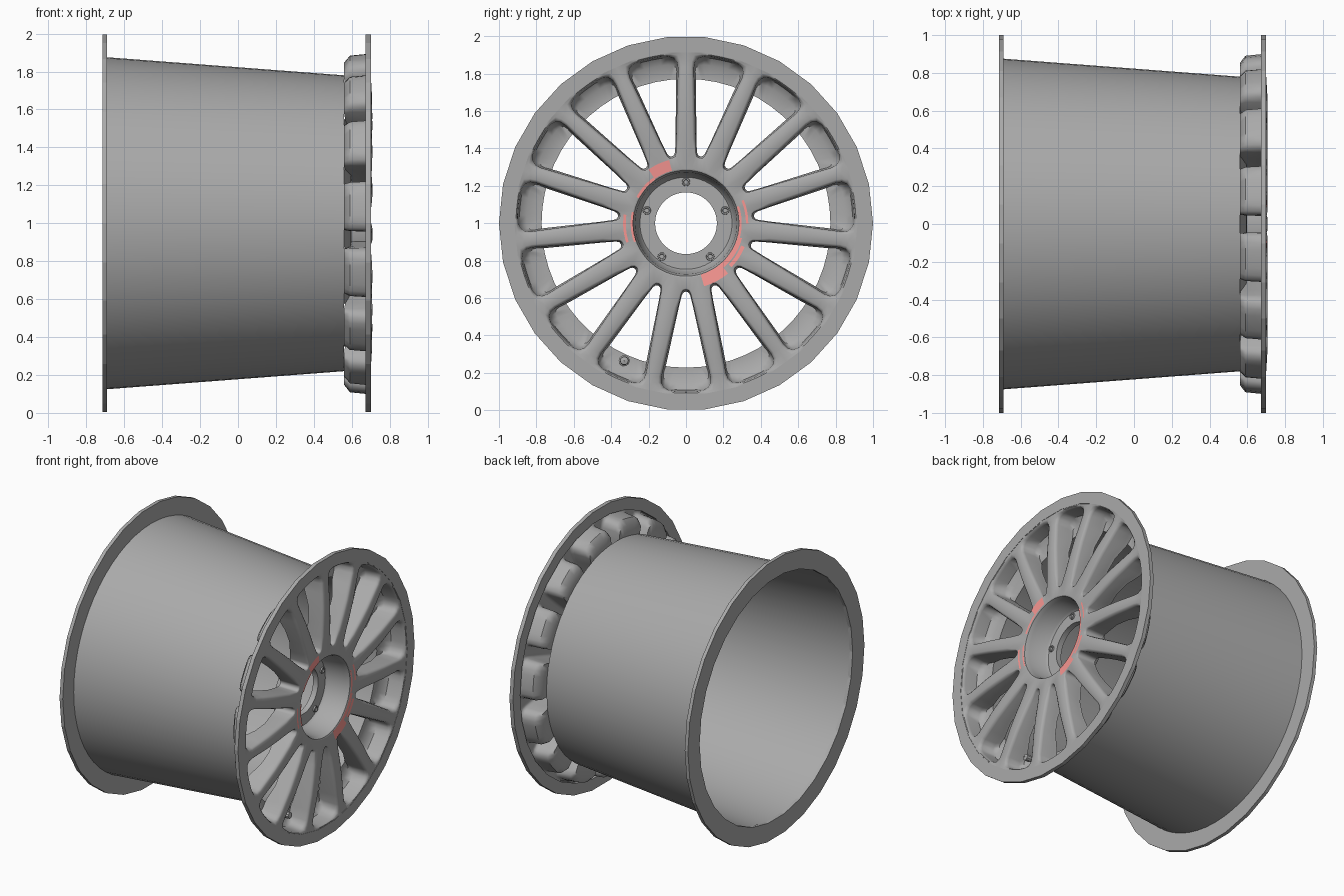
import bpy, bmesh
from math import sin, cos, radians, sqrt, hypot, atan2, pi

if "Cube" in bpy.data.objects:
    bpy.data.objects.remove(bpy.data.objects["Cube"])

GREY = bpy.data.materials.new("dark_grey")
GREY.diffuse_color = (.4, .4, .4, 1)
GREY.use_nodes = True
GREY.node_tree.nodes["Principled BSDF"].inputs["Base Color"].default_value = GREY.diffuse_color
PINK = bpy.data.materials.new("pink_paint")
PINK.diffuse_color = (.95, .31, .29, 1)
PINK.use_nodes = True
PINK.node_tree.nodes["Principled BSDF"].inputs["Base Color"].default_value = PINK.diffuse_color


def finish(name, bm, smooth=35, mat=GREY):
    bmesh.ops.remove_doubles(bm, verts=bm.verts, dist=0.0004)
    bmesh.ops.recalc_face_normals(bm, faces=bm.faces)
    me = bpy.data.meshes.new(name)
    bm.to_mesh(me)
    bm.free()
    ob = bpy.data.objects.new(name, me)
    bpy.context.collection.objects.link(ob)
    if smooth:
        me.shade_smooth()
        me.set_sharp_from_angle(angle=radians(smooth))
    me.materials.append(mat)
    return ob


def polar(x, r, a):
    return (x, r * cos(a), 1 + r * sin(a))


def lathe(bm, profile, n, closed=True, cy=0.0, cz=1.0):
    """Revolve (x, r) points about an x-parallel axis."""
    rings = [[bm.verts.new((x, cy + r * cos(2 * pi * i / n), cz + r * sin(2 * pi * i / n)))
              for i in range(n)] for x, r in profile]
    pairs = list(zip(rings, rings[1:]))
    if closed:
        pairs.append((rings[-1], rings[0]))
    for a, b in pairs:
        for i in range(n):
            j = (i + 1) % n
            bm.faces.new((a[i], a[j], b[j], b[i]))


def interp(table, r):
    for (r0, x0), (r1, x1) in zip(table, table[1:]):
        if r <= r1:
            return x0 + (x1 - x0) * max(0, (r - r0) / (r1 - r0))
    return table[-1][1]


FRONT = [(.29, .694), (.36, .70), (.5, .708), (.65, .708), (.8, .699), (.87, .695), (.93, .699)]
BACK = [(.355, .555), (.45, .575), (.55, .598), (.65, .595), (.75, .565), (.78, .56)]
front_x = lambda r: interp(FRONT, r)

# Barrel and the two faceted flanges
bm = bmesh.new()
lathe(bm, [(-.70, .876), (.56, .78), (.56, .772), (-.70, .867)], 60)
finish("barrel", bm)
for name, x0, x1, r_in in (("rear_flange", -.715, -.69, .867), ("front_flange", .672, .70, .918)):
    bm = bmesh.new()
    lathe(bm, [(x0, r_in), (x0, 1), (x1, 1), (x1, r_in)], 30)
    finish(name, bm, smooth=0)

# Spoked face: half outline of one window (distance from axis, half width)
HALF = [(.355, 0), (.36, .015), (.375, .024), (.45, .042), (.55, .066), (.65, .09), (.75, .114),
        (.82, .131), (.853, .132), (.878, .118), (.893, .09), (.899, .05), (.90, 0)]
FLOOR_T = [.118, .104, .08, .055, .03, 0]
S = radians(12)


def edge_point(i):
    """Matching point on the border of the 24 degree sector."""
    if i < 3:
        r, a = .29, (0, S / 2, S)[i]
    elif i < 9:
        r, a = HALF[i][0] / cos(S), S
    else:
        r, a = .925, S * (12 - i) / 3
    return r * cos(a), r * sin(a)


def window_loops(i):
    """(x, u, t) of every loop from the sector border down to the back."""
    u, t = HALF[i]
    eu, et = edge_point(i)
    k = .12 if i < 3 else .35
    x_edge = front_x(hypot(eu, et))
    drop = .012 if i < 3 else .022
    loops = [(x_edge, eu, et)]
    # rounded shoulder from the flat top into the window wall
    for f, d in ((k, 0), (k * .35, .3), (0, 1)):
        mu, mt = u + (eu - u) * f, t + (et - t) * f
        loops.append((front_x(hypot(mu, mt)) - drop * d, mu, mt))
    if i < 7:
        b = interp(BACK, u)
        inn = .010 if i < 3 else 0
        back = (b, u + inn, t * .92)
        return loops + [(b + .02, u + inn * .6, t * .96), back, back]
    ft = FLOOR_T[i - 7]
    fu = sqrt(.775 ** 2 - ft ** 2)
    du = u - .775
    return loops + [(.59, .775 + du * .93, t * .97), (.56, .775 + du * .62, t * .92), (.56, fu, ft)]


bm = bmesh.new()
for w in range(15):
    ca = radians(-90 + 24 * w)
    for side in (1, -1):
        def P(p):
            x, u, t = p
            return bm.verts.new(polar(x, hypot(u, t), ca + side * atan2(t, u)))
        cols = [[P(p) for p in window_loops(i)] for i in range(13)]
        for a, b in zip(cols, cols[1:]):
            for k in range(6):
                vs = (a[k], b[k], b[k + 1], a[k + 1])
                if len({tuple(round(c, 5) for c in v.co) for v in vs}) == 4:
                    bm.faces.new(vs)
        # closed back of the spoke
        back = []
        for i in range(8):
            eu, et = edge_point(i)
            if i == 7:
                eu, et = .775 * cos(S), .775 * sin(S)
            back.append(P((interp(BACK, HALF[i][0]), eu, et)))
        for i in range(7):
            bm.faces.new((cols[i][6], cols[i + 1][6], back[i + 1], back[i]))
loose = [v for v in bm.verts if not v.link_faces]
bmesh.ops.delete(bm, geom=loose, context='VERTS')
finish("spoked_face", bm, smooth=45)

# Hub cup with centre bore
bm = bmesh.new()
lathe(bm, [(.694, .295), (.69, .283), (.66, .272), (.535, .258), (.52, .246), (.52, .165),
           (.48, .165), (.48, .28), (.555, .295)], 60)
finish("hub", bm)

# Five bolt sockets
bm = bmesh.new()
for i in range(5):
    a = radians(90 + 72 * i)
    lathe(bm, [(.515, .023), (.53, .021), (.53, .014), (.522, .012), (.522, .0005)], 12,
          closed=False, cy=.22 * cos(a), cz=1 + .22 * sin(a))
finish("bolt_sockets", bm)

# Valve stem
bm = bmesh.new()
lathe(bm, [(.555, .03), (.575, .03), (.58, .018), (.61, .018), (.612, .024), (.645, .022),
           (.65, .001)], 10, closed=False, cy=-.33, cz=.265)
finish("valve_stem", bm)

# Pink paint patches round the hub: start angle, end angle, inner and outer radius
bm = bmesh.new()
for a0, a1, r0, r1 in ((105, 125, .29, .35), (125, 152, .285, .30), (-74, -50, .285, .35),
                       (-50, -15, .285, .31), (-44, -22, .318, .338), (168, 200, .283, .296),
                       (172, 198, .322, .336), (-15, 18, .285, .298), (0, 22, .32, .333)):
    n = 8
    rows = []
    for i in range(n + 1):
        a = radians(a0 + (a1 - a0) * i / n)
        rows.append([bm.verts.new(polar(front_x(r) + .004, r, a)) for r in (r0, r1)])
    for p, q in zip(rows, rows[1:]):
        bm.faces.new((p[0], q[0], q[1], p[1]))
finish("hub_paint", bm, mat=PINK)
